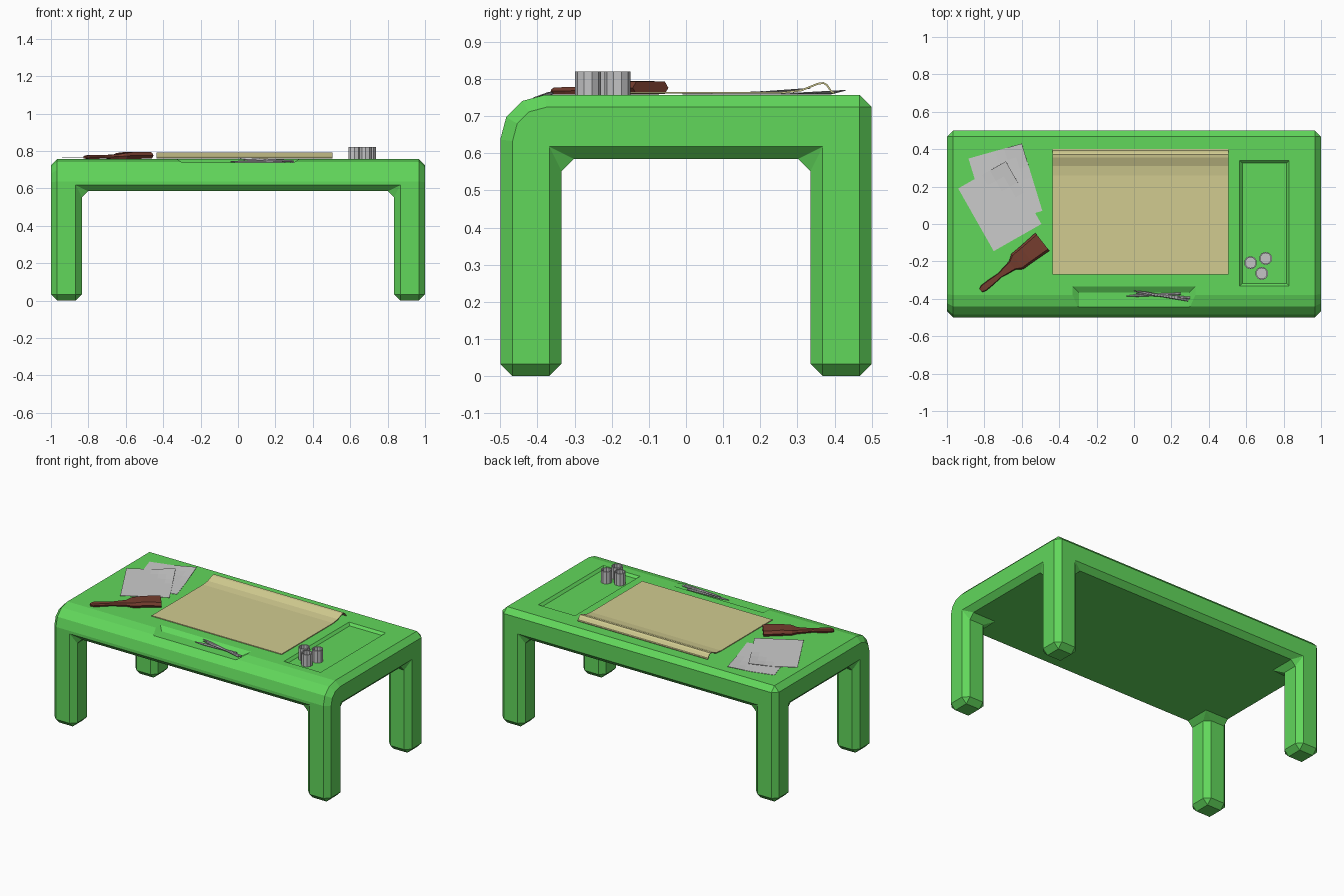
import bpy, bmesh, math
from mathutils import Vector, Matrix

if "Cube" in bpy.data.objects:
    bpy.data.objects.remove(bpy.data.objects["Cube"], do_unlink=True)


def material(name, rgb):
    m = bpy.data.materials.new(name)
    m.use_nodes = True
    m.diffuse_color = (*rgb, 1)
    m.node_tree.nodes["Principled BSDF"].inputs["Base Color"].default_value = (*rgb, 1)
    return m


GREEN = material("green paint", (0.12, 0.68, 0.105))
TAN = material("tan parchment", (0.64, 0.60, 0.28))
PAPER = material("pale grey paper", (0.60, 0.60, 0.60))
METAL = material("grey metal", (0.55, 0.55, 0.56))
BROWN = material("brown wood", (0.18, 0.047, 0.028))


def make(name, bm, mat=None):
    bmesh.ops.recalc_face_normals(bm, faces=bm.faces)
    mesh = bpy.data.meshes.new(name)
    bm.to_mesh(mesh)
    bm.free()
    ob = bpy.data.objects.new(name, mesh)
    bpy.context.collection.objects.link(ob)
    if mat:
        mesh.materials.append(mat)
    return ob


def apply_modifiers(ob):
    graph = bpy.context.evaluated_depsgraph_get()
    mesh = bpy.data.meshes.new_from_object(ob.evaluated_get(graph))
    ob.modifiers.clear()
    ob.data = mesh


def loft(bm, rings, closed=True):
    """Bridge successive rings of points, capping both ends when closed."""
    rows = [[bm.verts.new(p) for p in ring] for ring in rings]
    n = len(rows[0])
    for a, b in zip(rows, rows[1:]):
        for i in range(n if closed else n - 1):
            j = (i + 1) % n
            bm.faces.new((a[i], a[j], b[j], b[i]))
    if closed:
        bm.faces.new(rows[0])
        bm.faces.new(rows[-1])


# Table: a slab with four corner legs, built from solid cells
TOP, UNDER, LEG = 0.757, 0.585, 0.165
xs = [-1, LEG - 1, 1 - LEG, 1]
ys = [-0.5, LEG - 0.5, 0.5 - LEG, 0.5]
zs = [0, UNDER, TOP]
solid = {(i, j, k) for i in range(3) for j in range(3) for k in range(2)
         if k == 1 or (i != 1 and j != 1)}
bm = bmesh.new()
verts = {}


def corner(key):
    if key not in verts:
        verts[key] = bm.verts.new((xs[key[0]], ys[key[1]], zs[key[2]]))
    return verts[key]


for cell in solid:
    for axis in range(3):
        for side in (0, 1):
            near = list(cell)
            near[axis] += 2 * side - 1
            if tuple(near) in solid:
                continue
            loop = []
            for u, v in ((0, 0), (1, 0), (1, 1), (0, 1)):
                key = list(cell)
                key[axis] += side
                key[(axis + 1) % 3] += u
                key[(axis + 2) % 3] += v
                loop.append(corner(tuple(key)))
            bm.faces.new(loop)
bmesh.ops.recalc_face_normals(bm, faces=bm.faces)
bmesh.ops.dissolve_limit(bm, angle_limit=0.02, verts=bm.verts, edges=bm.edges)

# Rounded front edge
front = [e for e in bm.edges
         if all(v.co.y < -0.49 and v.co.z > TOP - 0.01 for v in e.verts)]
bmesh.ops.bevel(bm, geom=front, offset=0.12, segments=3, profile=0.5, affect='EDGES')
table = make("table", bm, GREEN)
bevel = table.modifiers.new("chamfer", 'BEVEL')
bevel.width = 0.033
bevel.segments = 1
bevel.limit_method = 'ANGLE'
bevel.angle_limit = math.radians(40)
bevel.use_clamp_overlap = False
apply_modifiers(table)


# Recesses cut with tapered blocks: pen groove and side tray
def carve(x0, x1, y0, y1, floor, top, grow):
    bm = bmesh.new()
    loft(bm, [[(x0 - g, y0 - g, z), (x1 + g, y0 - g, z), (x1 + g, y1 + g, z), (x0 - g, y1 + g, z)]
              for z, g in ((floor, 0), (top, grow))])
    cutter = make("recess_cutter", bm, GREEN)
    cutter.hide_render = True
    mod = table.modifiers.new("recess", 'BOOLEAN')
    mod.operation = 'DIFFERENCE'
    mod.solver = 'EXACT'
    mod.object = cutter
    apply_modifiers(table)
    bpy.data.objects.remove(cutter, do_unlink=True)


carve(-0.295, 0.295, -0.55, -0.367, 0.737, 0.777, 0.066)
carve(0.58, 0.815, -0.317, 0.325, 0.742, 0.772, 0.03)

# Parchment with a curled back edge
profile = [(-0.27, 0.763), (0.26, 0.763), (0.31, 0.769), (0.355, 0.787),
           (0.37, 0.789), (0.38, 0.783), (0.392, 0.765), (0.4, 0.762)]
bm = bmesh.new()
loft(bm, [[(x, y, z) for y, z in profile] for x in (-0.435, 0.505)], closed=False)
parchment = make("parchment", bm, TAN)
thick = parchment.modifiers.new("thickness", 'SOLIDIFY')
thick.thickness = 0.005
thick.offset = 0
apply_modifiers(parchment)


# Loose sheets: the last corner of each curls upward
def sheet(name, origin, far_u, far_v, z, curl):
    o, u, v = Vector(origin), Vector(far_u), Vector(far_v)
    n = 6
    bm = bmesh.new()
    rows = []
    for i in range(n + 1):
        row = []
        for j in range(n + 1):
            p = o + (u - o) * i / n + (v - o) * j / n
            lift = max(0, (i + j) / n - 1.5) * 2 * curl
            row.append((p.x, p.y, z + lift))
        rows.append(row)
    loft(bm, rows, closed=False)
    ob = make(name, bm, PAPER)
    mod = ob.modifiers.new("thickness", 'SOLIDIFY')
    mod.thickness = 0.002
    mod.offset = 0
    apply_modifiers(ob)


sheet("lower_sheet", (-0.775, -0.01), (-0.49, 0.07), (-0.885, 0.35), 0.7595, 0.01)
sheet("upper_sheet", (-0.75, -0.145), (-0.495, 0.0), (-0.94, 0.19), 0.763, 0.012)

# Flat brush: stations of (distance, half width, underside, upper side)
stations = [(0, 0.012, 0.760, 0.772), (0.02, 0.02, 0.758, 0.777), (0.07, 0.019, 0.758, 0.778),
            (0.13, 0.014, 0.759, 0.778), (0.18, 0.023, 0.758, 0.780), (0.215, 0.028, 0.758, 0.782),
            (0.25, 0.052, 0.758, 0.789), (0.31, 0.054, 0.758, 0.795), (0.42, 0.061, 0.759, 0.793)]
start, axis = Vector((-0.82, -0.355, 0)), Vector((0.786, 0.618, 0))
across = Vector((-axis.y, axis.x, 0))
bm = bmesh.new()
rings = []
for t, w, lo, hi in stations:
    mid = (lo + hi) / 2
    rings.append([start + axis * t + across * (w * s) + Vector((0, 0, z)) for s, z in
                  ((-1, mid), (-0.8, lo), (0.8, lo), (1, mid), (0.8, hi), (-0.8, hi))])
loft(bm, rings)
make("brush", bm, BROWN)

# Open cups standing in the side tray
for n, (x, y) in enumerate([(0.623, -0.207), (0.704, -0.184), (0.683, -0.264)]):
    bm = bmesh.new()
    bmesh.ops.create_cone(bm, cap_ends=True, segments=10, radius1=0.035, radius2=0.035, depth=0.078,
                          matrix=Matrix.Translation((x, y, 0.781)))
    bm.normal_update()
    lid = [f for f in bm.faces if f.normal.z > 0.9]
    bmesh.ops.inset_region(bm, faces=lid, thickness=0.007)
    hole = bmesh.ops.extrude_discrete_faces(bm, faces=lid)["faces"]
    bmesh.ops.translate(bm, vec=(0, 0, -0.05), verts=hole[0].verts)
    make(f"cup_{n + 1}", bm, METAL)

# Slim tools lying in the pen groove
tools = [((-0.04, -0.385, 0.743), (0.25, -0.372, 0.743)),
         ((0.0, -0.358, 0.762), (0.29, -0.408, 0.745)),
         ((0.01, -0.372, 0.757), (0.30, -0.395, 0.744))]
for n, (a, b) in enumerate(tools):
    a, b = Vector(a), Vector(b)
    turn = (b - a).to_track_quat('Z', 'Y')
    bm = bmesh.new()
    loft(bm, [[a.lerp(b, t) + turn @ Vector((r * math.cos(k * math.tau / 6), r * math.sin(k * math.tau / 6), 0))
               for k in range(6)] for t, r in ((0, 0.002), (0.2, 0.007), (1, 0.006))])
    make(f"tool_{n + 1}", bm, METAL)
